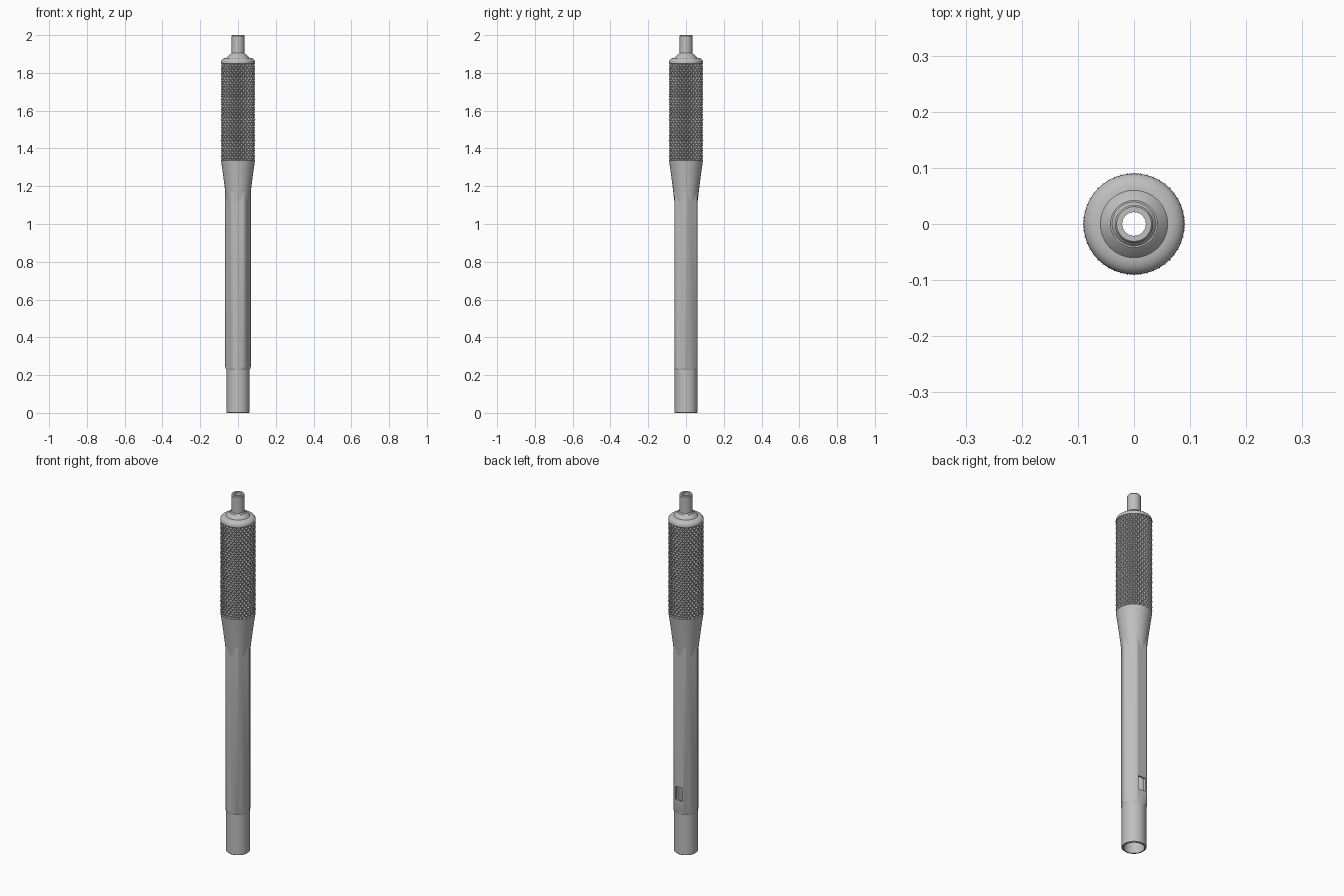
import bpy
import bmesh
from math import cos, sin, pi, radians

default = bpy.data.objects.get("Cube")
if default:
    bpy.data.objects.remove(default, do_unlink=True)

SIDES = 72
APOTHEM = 0.0612
BORE = 0.052
CHANNEL = 0.021

# Satin steel, used on every part
steel = bpy.data.materials.new("satin_steel")
steel.use_nodes = True
steel.diffuse_color = (0.52, 0.52, 0.52, 1)
steel.node_tree.nodes["Principled BSDF"].inputs["Base Color"].default_value = steel.diffuse_color


def finish(name, bm):
    bmesh.ops.recalc_face_normals(bm, faces=bm.faces[:])
    mesh = bpy.data.meshes.new(name)
    bm.to_mesh(mesh)
    bm.free()
    obj = bpy.data.objects.new(name, mesh)
    bpy.context.collection.objects.link(obj)
    mesh.materials.append(steel)
    return obj


def activate(obj):
    bpy.ops.object.select_all(action="DESELECT")
    obj.select_set(True)
    bpy.context.view_layer.objects.active = obj


def smooth(obj):
    activate(obj)
    bpy.ops.object.shade_smooth_by_angle(angle=radians(25))


def lathe(name, profile):
    """Turn a closed (radius, height) outline around the z axis."""
    bm = bmesh.new()
    rings = [[bm.verts.new((r * cos(2 * pi * i / SIDES), r * sin(2 * pi * i / SIDES), z))
              for i in range(SIDES)] for r, z in profile]
    for k, low in enumerate(rings):
        high = rings[(k + 1) % len(rings)]
        for i in range(SIDES):
            j = (i + 1) % SIDES
            bm.faces.new((low[i], low[j], high[j], high[i]))
    return finish(name, bm)


def cut(obj, cutter, operation):
    mod = obj.modifiers.new("cut", "BOOLEAN")
    mod.operation = operation
    mod.solver = "EXACT"
    mod.object = cutter
    activate(obj)
    bpy.ops.object.modifier_apply(modifier=mod.name)
    bpy.data.objects.remove(cutter, do_unlink=True)


# Round sleeve at the bottom, open underneath
sleeve = lathe("bottom_sleeve", [(BORE, 0), (0.058, 0), (0.061, 0.003),
                                 (0.061, 0.24), (BORE, 0.24)])
smooth(sleeve)

# Hexagonal shaft: a turned blank with a chamfered foot, milled to six flats
shaft = lathe("hex_shaft", [(BORE, 0.226), (0.0605, 0.226), (0.0675, 0.242),
                            (0.0675, 1.19), (BORE, 1.19)])
bm = bmesh.new()
bmesh.ops.create_cone(bm, cap_ends=True, segments=6, radius1=APOTHEM / cos(pi / 6),
                      radius2=APOTHEM / cos(pi / 6), depth=2)
bmesh.ops.translate(bm, verts=bm.verts, vec=(0, 0, 0.7))
# Put the corners on the x axis so that flats face front and back
corner = max(bm.verts, key=lambda v: v.co.x)
if abs(corner.co.y) > 0.01:
    for v in bm.verts:
        v.co.x, v.co.y = -v.co.y, v.co.x
cut(shaft, finish("hex_cutter", bm), "INTERSECT")

# Small rectangular window through the rear flat
bm = bmesh.new()
bmesh.ops.create_cube(bm, size=1)
for v in bm.verts:
    v.co.x *= 0.044
    v.co.y = v.co.y * 0.06 + 0.06
    v.co.z = v.co.z * 0.074 + 0.34
cut(shaft, finish("window_cutter", bm), "DIFFERENCE")
smooth(shaft)

# Upper body: flare, core under the grip, rounded shoulder and neck with a channel
shoulder = [(0.060 + 0.030 * cos(a), 1.858 + 0.022 * sin(a))
            for a in (radians(15 * k) for k in range(7))]
upper = lathe("flared_upper_body", [
    (BORE, 1.10), (0.0595, 1.10), (0.0675, 1.17), (0.0775, 1.25), (0.0895, 1.335),
    (0.078, 1.335), (0.078, 1.85), (0.090, 1.85), *shoulder,
    (0.046, 1.896), (0.042, 1.899), (0.039, 1.899), (0.034, 1.905), (0.034, 1.996),
    (0.031, 2.0), (CHANNEL, 2.0), (CHANNEL, 1.36), (BORE, 1.33)])
smooth(upper)

# Knurled grip: checkerboard of peaks and valleys folded into diamond points
COLUMNS, ROWS = 48, 38
bm = bmesh.new()
grid = []
for j in range(ROWS + 1):
    row = []
    for i in range(COLUMNS):
        peak = 0.0895 if j in (0, ROWS) else 0.0915
        r = peak if (i + j) % 2 == 0 else 0.081
        a = 2 * pi * i / COLUMNS
        row.append(bm.verts.new((r * cos(a), r * sin(a), 1.335 + 0.515 * j / ROWS)))
    grid.append(row)
for j in range(ROWS):
    for i in range(COLUMNS):
        n = (i + 1) % COLUMNS
        a, b, c, d = grid[j][i], grid[j][n], grid[j + 1][n], grid[j + 1][i]
        # Fold each cell along the valley diagonal
        if (i + j) % 2 == 0:
            bm.faces.new((a, b, d))
            bm.faces.new((b, c, d))
        else:
            bm.faces.new((a, b, c))
            bm.faces.new((a, c, d))
finish("knurled_grip", bm)
